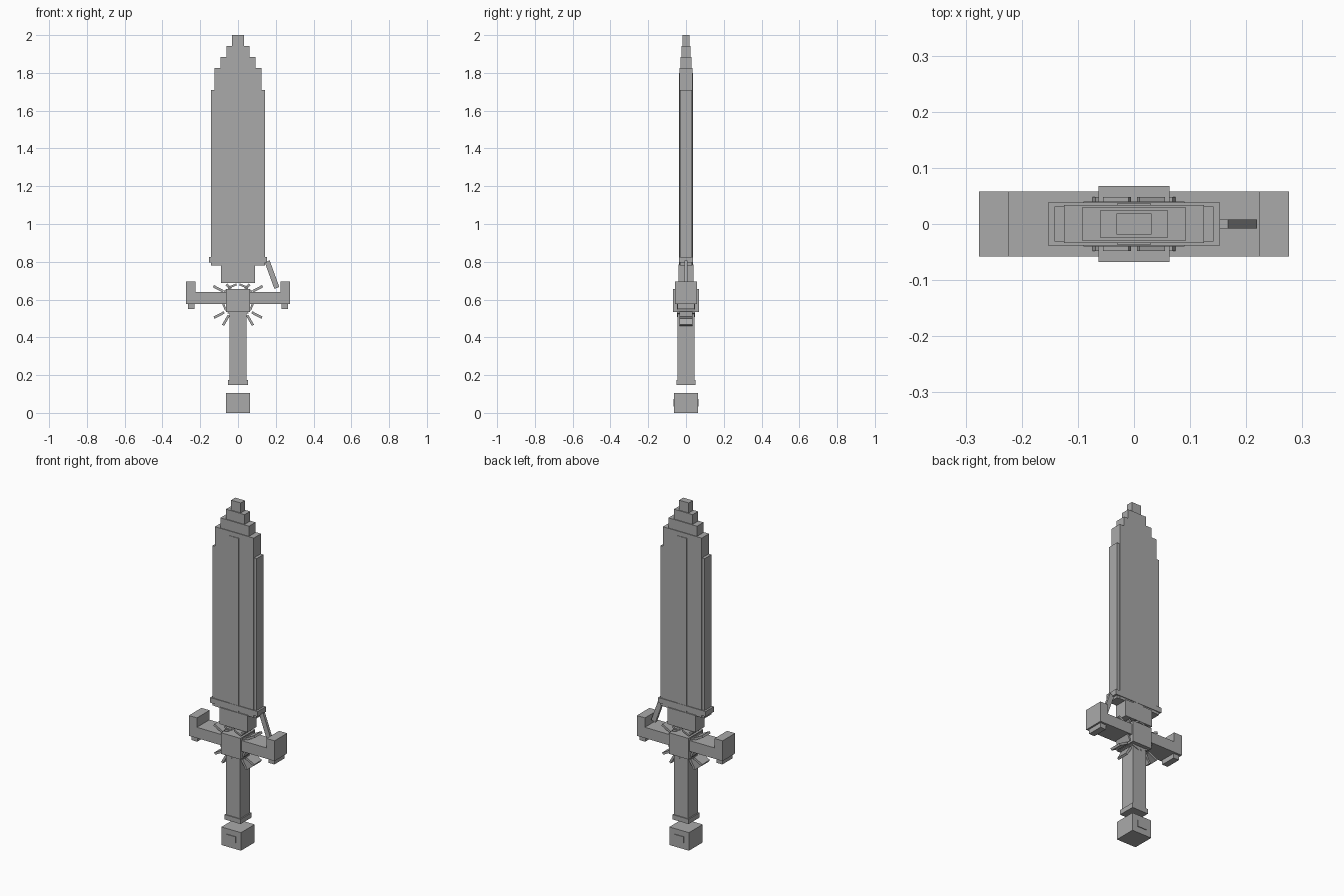
import bpy, bmesh
from math import radians, cos, sin
from mathutils import Matrix, Vector

if "Cube" in bpy.data.objects:
    bpy.data.objects.remove(bpy.data.objects["Cube"], do_unlink=True)

GREY = (0.4, 0.4, 0.4, 1)
mat = bpy.data.materials.new("plain grey")
mat.use_nodes = True
mat.diffuse_color = GREY
mat.node_tree.nodes["Principled BSDF"].inputs["Base Color"].default_value = GREY


def block(name, centre, size, tilt=0):
    """Box with a full size, tilted in the front plane (degrees, anticlockwise from the front)."""
    bm = bmesh.new()
    m = (Matrix.Translation(Vector(centre)) @ Matrix.Rotation(radians(-tilt), 4, 'Y')
         @ Matrix.Diagonal((*size, 1)))
    bmesh.ops.create_cube(bm, size=1, matrix=m)
    mesh = bpy.data.meshes.new(name)
    bm.to_mesh(mesh)
    bm.free()
    mesh.materials.append(mat)
    ob = bpy.data.objects.new(name, mesh)
    bpy.context.collection.objects.link(ob)
    return ob


def tier(name, half_x, half_y, low, high, x=0):
    """Upright box from half widths and its bottom and top heights."""
    return block(name, (x, 0, (low + high) / 2), (2 * half_x, 2 * half_y, high - low))


# Pommel and its thin plates
tier("pommel", 0.063, 0.063, 0, 0.105)
tier("pommel_plate", 0.03, 0.067, 0.035, 0.073)

# Grip
tier("grip_band", 0.052, 0.05, 0.147, 0.175)
tier("grip", 0.045, 0.045, 0.175, 0.55)

# Crossguard
tier("guard_hub", 0.063, 0.068, 0.533, 0.656)
tier("guard_bar", 0.23, 0.058, 0.577, 0.64)
for side, s in (("left", 1), ("right", -1)):
    tier(side + "_guard_end", 0.026, 0.058, 0.577, 0.695, s * 0.25)
    tier(side + "_guard_foot", 0.018, 0.046, 0.55, 0.58, s * 0.248)

# Ring of plates round the hub
HUB_Z = 0.597
for i in range(8):
    a = 45 * i + 22.5
    r = 0.08
    block("hub_ring_plate", (r * cos(radians(a)), 0, HUB_Z + r * sin(radians(a))),
          (0.01, 0.096, 0.05), a)

# Radiating spikes
for s in (1, -1):
    for x, z, length, a in ((0.104, 0.657, 0.06, 28), (0.1, 0.518, 0.06, -28),
                            (0.064, 0.49, 0.06, -60), (0.05, 0.668, 0.035, 45)):
        block("hub_spike", (s * x, 0, z), (length, 0.07, 0.013), s * a)

# Blade root
tier("blade_root", 0.09, 0.04, 0.688, 0.785)
tier("blade_collar", 0.153, 0.038, 0.795, 0.825)

# Loose strut on the left
block("side_strut", (0.18, 0, 0.732), (0.028, 0.016, 0.15), 20)

# Blade body
tier("blade_edges", 0.142, 0.031, 0.78, 1.71)
tier("blade_core", 0.125, 0.034, 0.78, 1.826)
tier("blade_centre_strip", 0.03, 0.0365, 0.78, 1.8)

# Stepped tip
for half_x, half_y, low, high in ((0.092, 0.03, 1.826, 1.885),
                                  (0.06, 0.025, 1.885, 1.942),
                                  (0.031, 0.019, 1.942, 2.0)):
    tier("tip_step", half_x, half_y, low, high)
